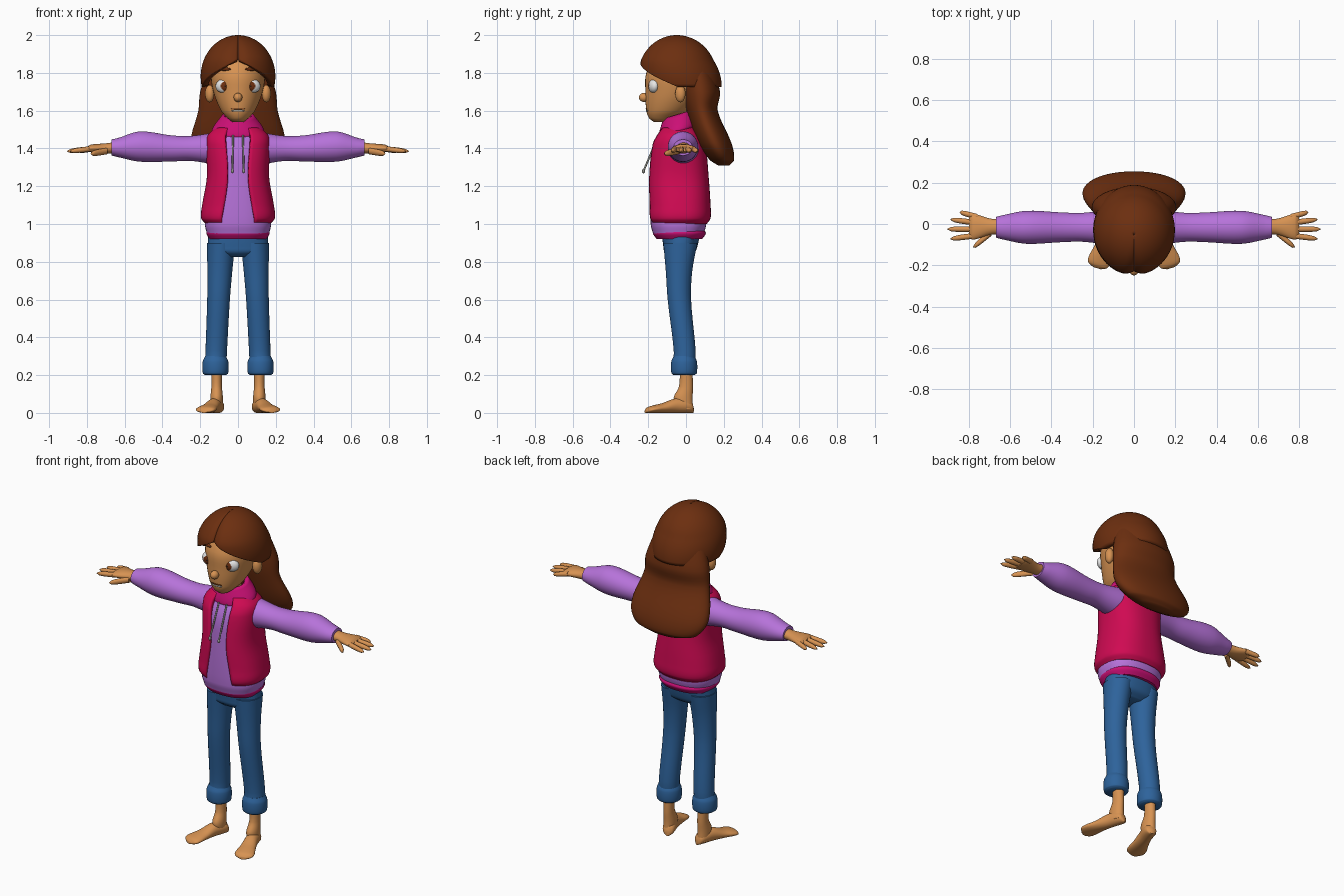
import bpy, bmesh
from math import sin, cos, pi, exp, radians
from mathutils import Matrix, Vector

cube = bpy.data.objects.get("Cube")
if cube:
    bpy.data.objects.remove(cube)


def material(name, *rgb):
    mat = bpy.data.materials.new(name)
    mat.use_nodes = True
    mat.diffuse_color = (*rgb, 1)
    mat.node_tree.nodes["Principled BSDF"].inputs["Base Color"].default_value = (*rgb, 1)
    return mat


SKIN = material("skin", .68, .29, .085)
HAIR = material("hair_brown", .15, .028, .005)
PURPLE = material("sweater_purple", .47, .17, .7)
VEST = material("vest_crimson", .63, .003, .085)
PINK = material("hood_magenta", .6, .005, .18)
DENIM = material("denim_blue", .027, .125, .33)
WHITE = material("eye_white", .8, .8, .8)
PUPIL = material("pupil_dark", .02, .01, .005)
GREY = material("cord_grey", .3, .3, .27)


def finish(name, bm, mats, move=Matrix()):
    """Turn a bmesh into a linked object."""
    mesh = bpy.data.meshes.new(name)
    bm.transform(move)
    bm.to_mesh(mesh)
    bm.free()
    for mat in mats:
        mesh.materials.append(mat)
    part = bpy.data.objects.new(name, mesh)
    bpy.context.collection.objects.link(part)
    return part


def mirrored(part):
    """Copy a left part to the right side."""
    twin = part.copy()
    twin.data = part.data.copy()
    twin.data.transform(Matrix.Scale(-1, 4, (1, 0, 0)))
    twin.data.flip_normals()
    twin.name = part.name.replace("left", "right")
    bpy.context.collection.objects.link(twin)


def smooth_rings(rings, steps):
    """Cubic interpolation between key rings along their first value."""
    keys = [Vector(ring) for ring in rings]
    keys = [keys[0]] + keys + [keys[-1]]
    out = []
    for before, start, end, after in zip(keys, keys[1:], keys[2:], keys[3:]):
        span = end[0] - start[0]
        leave = (end - before) * span / (end[0] - before[0])
        arrive = (after - start) * span / (after[0] - start[0])
        for step in range(steps):
            t = step / steps
            ease = t * t * (3 - 2 * t)
            out.append(start.lerp(end, ease) + leave * t * (1 - t) ** 2 - arrive * t * t * (1 - t))
    return out + [keys[-1]]


def loft(name, mat, rings, axis="Z", side=0, lean=0, power=2, seg=40, steps=5,
         shell=0, opening=None, tilt=0, parting=0, move=Matrix()):
    """Rings hold position, centre offset and two radii; opening gives the front half angle."""
    bm = bmesh.new()
    loops = []
    for along, offset, wide, deep in smooth_rings(rings, steps):
        gap = max(opening(along), 0) if opening else 0
        loop = []
        for j in range(seg + bool(opening)):
            angle = gap + 2 * (pi - gap) * j / seg
            s, c = sin(angle), -cos(angle)
            dent = 1 - parting * exp(-(min(angle, 2 * pi - angle) / .16) ** 2)
            u = max(wide, .002) * abs(s) ** (2 / power) * (1 if s > 0 else -1) * dent
            v = max(deep, .002) * abs(c) ** (2 / power) * (1 if c > 0 else -1) * dent
            u, v, t = u + side + lean * along, v + offset, along + tilt * v
            loop.append(bm.verts.new({"Z": (u, v, t), "X": (t, u, v), "Y": (u, t, v)}[axis]))
        loops.append(loop)
    for low, high in zip(loops, loops[1:]):
        for j in range(seg):
            k = (j + 1) % len(low)
            bm.faces.new((low[j], low[k], high[k], high[j]))
    if not shell:
        bm.faces.new(loops[0][::-1])
        bm.faces.new(loops[-1])
        bmesh.ops.recalc_face_normals(bm, faces=bm.faces)
    part = finish(name, bm, [mat], move)
    if shell:
        mod = part.modifiers.new("thickness", "SOLIDIFY")
        mod.thickness = shell
        mod.offset = -1
    return part


def ball(name, mats, loc, radii, turn=0, seg=24):
    bm = bmesh.new()
    bmesh.ops.create_uvsphere(bm, u_segments=seg, v_segments=seg // 2, radius=1)
    place = Matrix.Translation(loc) @ Matrix.Rotation(turn, 4, "Z")
    return finish(name, bm, mats, place @ Matrix.Diagonal((*radii, 1)))


# Head, neck, nose and ears
loft("head", SKIN, [(1.54, -.13, .03, .04), (1.56, -.125, .055, .07), (1.6, -.1, .09, .11),
                    (1.7, -.06, .13, .155), (1.8, -.05, .14, .16), (1.93, -.05, .08, .09)])
loft("neck", SKIN, [(1.4, -.04, .05, .05), (1.62, -.06, .05, .05)])
ball("nose", [SKIN], (0, -.222, 1.67), (.023, .027, .024))
mirrored(ball("left_ear", [SKIN], (.15, -.03, 1.69), (.024, .028, .046), -.4))

# Mouth and brows
ball("mouth", [GREY], (0, -.204, 1.6), (.036, .008, .007))
ball("upper_lip", [HAIR], (0, -.209, 1.61), (.038, .006, .003))
mirrored(ball("left_brow", [HAIR], (.073, -.19, 1.82), (.037, .009, .009), .33))

# Eyes, with iris and pupil chosen by distance from the gaze point
eye = ball("left_eye", [WHITE, HAIR, PUPIL], (.08, -.172, 1.73), (.04, .026, .036), .35, seg=56)
gaze = Vector((.068, -.19, 1.73))
for face in eye.data.polygons:
    reach = (face.center - gaze).length
    face.material_index = 2 if reach < .011 else 1 if reach < .025 else 0
mirrored(eye)

# Hair: domed cap whose front opening widens downwards from the parting
dome = [-.25 + (pi / 2 + .25) * i / 24 for i in range(25)]
loft("hair_cap", HAIR, [(1.78 + .22 * sin(a), -.05 + max(0, .02 - .05 * sin(a)), .198 * cos(a), .213 * cos(a))
                        for a in dome],
     seg=72, steps=1, shell=.035, parting=.07, opening=lambda z: 10 * (1.87 - z))

# Hair: long back flaring over the shoulders
loft("hair_back", HAIR, [(1.31, .2, .1, .03), (1.34, .19, .2, .065), (1.43, .15, .25, .09),
                         (1.6, .085, .21, .083), (1.7, .08, .2, .1), (1.86, .05, .15, .08)])

# Sweater body, hem band, vest and hood
loft("sweater_body", PURPLE, [(.95, -.04, .165, .135), (1, -.04, .175, .147), (1.25, -.04, .148, .143),
                              (1.4, -.04, .15, .13), (1.52, -.04, .09, .07)], power=2.4)
loft("hem_band", PINK, [(.92, -.035, .15, .12), (.95, -.035, .168, .14), (.97, -.035, .16, .13)], power=2.4)
loft("vest", VEST, [(1, -.035, .17, .145), (1.03, -.035, .195, .165), (1.1, -.035, .19, .165),
                    (1.25, -.04, .165, .16), (1.42, -.04, .17, .143), (1.47, -.04, .16, .12),
                    (1.51, -.04, .12, .09)],
     power=2.4, seg=56, shell=.022, opening=lambda z: .28 + 2 * (z - 1.27) ** 2)
loft("hood_collar", PINK, [(1.47, -.045, .125, .09), (1.5, -.045, .137, .1), (1.58, -.045, .08, .075)],
     shell=.025, tilt=.3)

# Drawstrings with tipped ends
bm = bmesh.new()
bmesh.ops.create_cone(bm, cap_ends=True, segments=10, radius1=1, radius2=1, depth=1)
top, end = Vector((.026, -.145, 1.47)), Vector((.03, -.225, 1.28))
cord = top - end
aim = Matrix.Translation((top + end) / 2) @ cord.to_track_quat("Z", "Y").to_matrix().to_4x4()
mirrored(finish("left_drawstring", bm, [GREY], aim @ Matrix.Diagonal((.005, .005, cord.length, 1))))
mirrored(ball("left_drawstring_tip", [GREY], end, (.008, .008, .012), seg=12))

# Sleeves and palms
mirrored(loft("left_sleeve", PURPLE, [(.12, 1.4, .085, .085), (.25, 1.4, .07, .066), (.35, 1.4, .072, .069),
                                      (.52, 1.41, .08, .08), (.63, 1.405, .06, .052), (.67, 1.405, .05, .042)],
              axis="X", side=-.016))
mirrored(loft("left_palm", SKIN, [(.64, 1.405, .036, .03), (.7, 1.4, .04, .027), (.78, 1.4, .063, .02),
                                  (.8, 1.395, .05, .012)], axis="X", side=-.013))


def finger(label, base, tip, y, slope, z, radius):
    """Slanted tube with a rounded tip."""
    rings = []
    for i in range(9):
        t = i / 8
        girth = radius * (1 - t ** 6) ** .5
        rings.append((base + (tip - base) * t, z - .015 * t, girth, girth))
    mirrored(loft("left_" + label, SKIN, rings, axis="X", side=y - slope * base, lean=slope, seg=14, steps=1))


# Fingers fanned from the palm, and thumb
for i, label in enumerate(("index_finger", "middle_finger", "ring_finger", "little_finger")):
    finger(label, .76, .905 - .015 * (i - 1) ** 2, -.055 + .03 * i, .13 * (i - 1), 1.4, .014)
finger("thumb", .69, .78, -.04, -.8, 1.387, .017)

# Jeans with rolled cuffs
loft("jeans_hips", DENIM, [(.825, -.035, .09, .05), (.85, -.033, .15, .08), (.88, -.03, .16, .09),
                           (.94, -.027, .157, .1)], power=2.3)
mirrored(loft("left_jeans_leg", DENIM, [(.25, -.01, .057, .06), (.33, -.007, .057, .058), (.6, -.035, .06, .062),
                                        (.75, -.037, .066, .07), (.9, -.03, .075, .09)], side=.13, lean=-.045))
cuff = ((.2, .055), (.21, .067), (.27, .068), (.3, .055))
mirrored(loft("left_jeans_cuff", DENIM, [(z, -.01, r, r) for z, r in cuff], side=.119))

# Ankles and turned-out feet resting on the ground
mirrored(loft("left_ankle", SKIN, [(.02, -.005, .032, .042), (.08, -.015, .033, .05), (.14, 0, .028, .037),
                                   (.25, 0, .029, .033)], side=.113))
foot = ((.04, .012, .016), (.03, .028, .028), (0, .036, .037), (-.06, .037, .038),
        (-.13, .045, .026), (-.18, .054, .02), (-.21, .048, .015), (-.225, .02, .008))
mirrored(loft("left_foot", SKIN, [(y, h, w, h) for y, w, h in foot], axis="Y",
              move=Matrix.Translation((.11, 0, 0)) @ Matrix.Rotation(.32, 4, "Z")))

# Smooth shading on every part
bpy.ops.object.select_all(action="DESELECT")
for part in bpy.context.collection.objects:
    if part.type == "MESH":
        part.select_set(True)
        bpy.context.view_layer.objects.active = part
bpy.ops.object.shade_smooth_by_angle(angle=radians(50))
